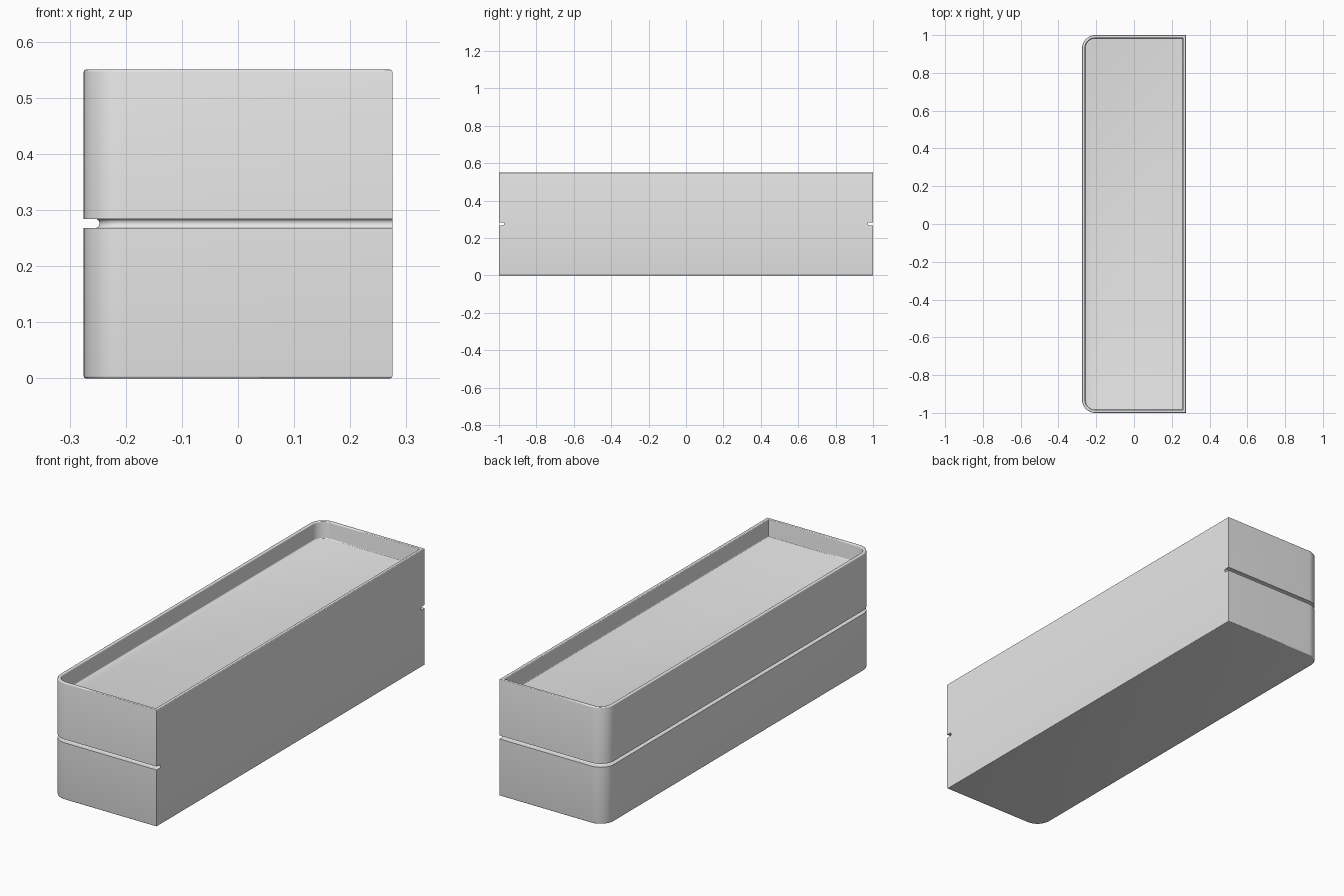
import bpy
import bmesh
from math import cos, sin, pi, radians

HALF_X, HALF_Y, HEIGHT = 0.275, 1.0, 0.55
CORNER, WALL, DEPTH = 0.07, 0.016, 0.08
EDGE = 0.004                       # small rounding of the rims
GROOVE_LOW, GROOVE_HIGH, GROOVE_IN = 0.268, 0.284, 0.028
ROUND = 0.007                      # rounding inside the groove
STEPS = 12

cube = bpy.data.objects.get("Cube")
if cube:
    bpy.data.objects.remove(cube, do_unlink=True)

grey = bpy.data.materials.new("plain_grey")
grey.use_nodes = True
grey.diffuse_color = (0.8, 0.8, 0.8, 1)
grey.node_tree.nodes["Principled BSDF"].inputs["Base Color"].default_value = (0.8, 0.8, 0.8, 1)


def outline(inset, flat_inset):
    """Plan shape: two square corners on the flat side, two rounded ones opposite."""
    x, y, r = HALF_X - inset, HALF_Y - inset, CORNER - inset
    flat = HALF_X - flat_inset
    points = [(flat, -y), (flat, y)]
    for side, start in ((1, pi / 2), (-1, pi)):
        for i in range(STEPS + 1):
            a = start + i * pi / 2 / STEPS
            points.append((-x + r + r * cos(a), side * (y - r) + r * sin(a)))
    return points


def arc(inset, z, radius, start, end, steps=4):
    """Rounded bit of the wall section, as (inset, height) pairs."""
    angles = [radians(start + (end - start) * i / steps) for i in range(steps + 1)]
    return [(inset + radius * cos(a), z + radius * sin(a)) for a in angles]


# Wall section from the base, past the groove, over the rim and down to the tray floor
lower = arc(EDGE, EDGE, EDGE, 270, 180)
groove = [(0, GROOVE_LOW)]
groove += arc(GROOVE_IN - ROUND, GROOVE_LOW + ROUND, ROUND, -90, 0)
groove += arc(GROOVE_IN - ROUND, GROOVE_HIGH - ROUND, ROUND, 0, 90)
groove += [(0, GROOVE_HIGH)]
rim = arc(EDGE, HEIGHT - EDGE, EDGE, 180, 90)
rim += arc(WALL - EDGE, HEIGHT - EDGE, EDGE, 90, 0)
floor = arc(WALL + EDGE, HEIGHT - DEPTH + EDGE, EDGE, 180, 270)

section = [(i, i, z) for i, z in lower]
section += [(i, 0, z) for i, z in groove]      # groove leaves the flat side whole
section += [(i, i, z) for i, z in rim + floor]

# Skin the section around the plan shape
bm = bmesh.new()
loops = [[bm.verts.new((x, y, z)) for x, y in outline(i, f)] for i, f, z in section]
count = len(loops[0])
for a, b in zip(loops, loops[1:]):
    for k in range(count):
        n = (k + 1) % count
        bm.faces.new((a[k], a[n], b[n], b[k]))
bm.faces.new(loops[0][::-1])
bm.faces.new(loops[-1])
bmesh.ops.recalc_face_normals(bm, faces=bm.faces)

mesh = bpy.data.meshes.new("tray_box")
bm.to_mesh(mesh)
bm.free()
mesh.materials.append(grey)
box = bpy.data.objects.new("tray_box", mesh)
bpy.context.collection.objects.link(box)

bpy.ops.object.select_all(action="DESELECT")
box.select_set(True)
bpy.context.view_layer.objects.active = box
bpy.ops.object.shade_smooth_by_angle(angle=radians(30))
